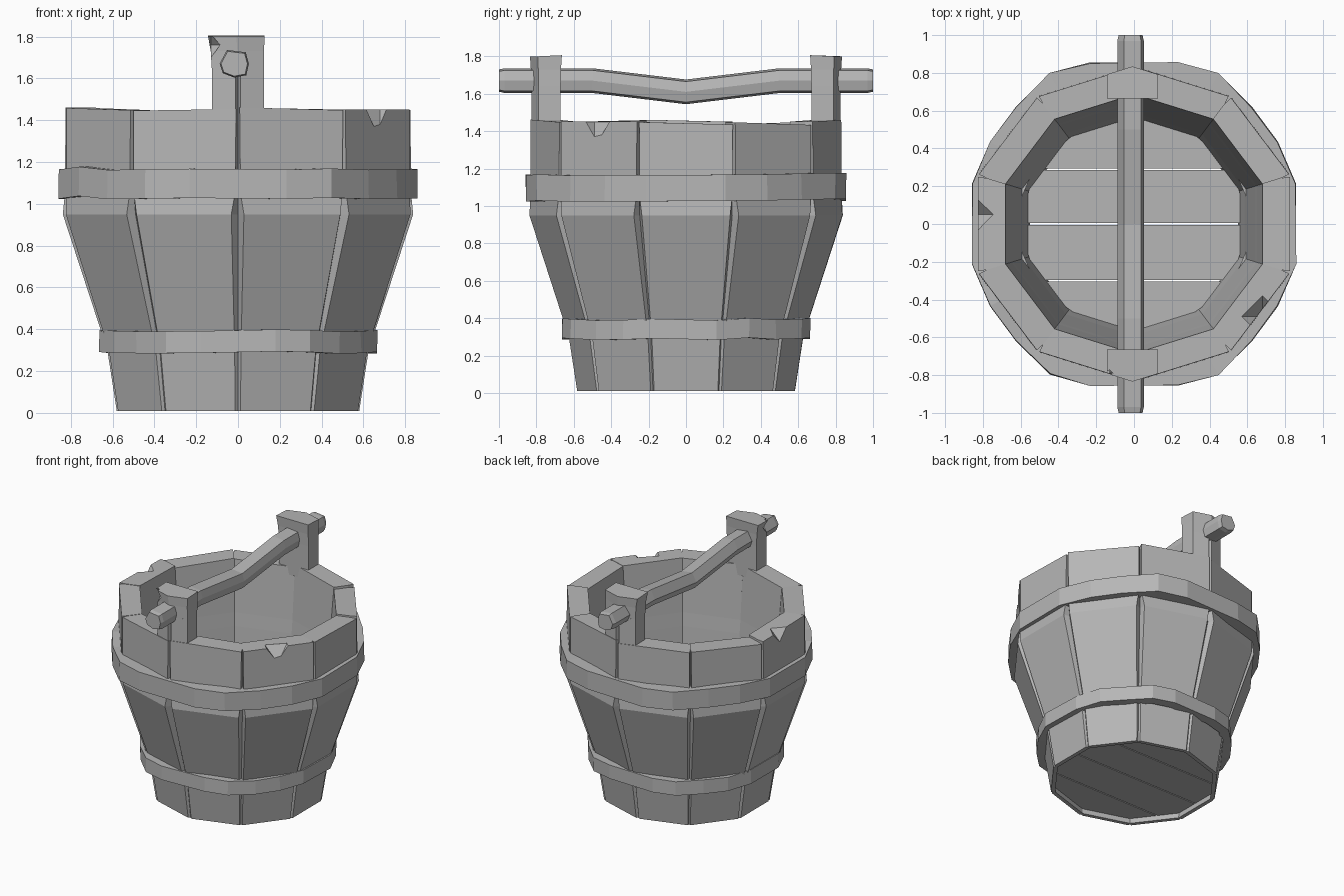
import bpy, bmesh, math, random
from mathutils import Vector

random.seed(4)
if "Cube" in bpy.data.objects:
    bpy.data.objects.remove(bpy.data.objects["Cube"], do_unlink=True)

# One plain grey for the whole bucket
grey = bpy.data.materials.new("plain_grey")
grey.use_nodes = True
colour = (0.47, 0.47, 0.47, 1)
grey.diffuse_color = colour
grey.node_tree.nodes["Principled BSDF"].inputs["Base Color"].default_value = colour

Y_SCALE = 0.96     # the tub is slightly narrower front to back
STAVES = 10
HALF = math.pi / STAVES


def add_object(name, bm):
    bmesh.ops.recalc_face_normals(bm, faces=bm.faces)
    mesh = bpy.data.meshes.new(name)
    bm.to_mesh(mesh)
    bm.free()
    mesh.materials.append(grey)
    obj = bpy.data.objects.new(name, mesh)
    bpy.context.collection.objects.link(obj)
    return obj


def loft(name, rings, closed=False):
    """Skin matching rings of points, capped at both ends or closed in a loop."""
    bm = bmesh.new()
    loops = [[bm.verts.new(p) for p in ring] for ring in rings]
    n = len(loops[0])
    pairs = list(zip(loops, loops[1:]))
    if closed:
        pairs.append((loops[-1], loops[0]))
    else:
        bm.faces.new(loops[0])
        bm.faces.new(loops[-1])
    for a, b in pairs:
        for i in range(n):
            j = (i + 1) % n
            bm.faces.new((a[i], a[j], b[j], b[i]))
    return add_object(name, bm)


def prism(name, outline, z0, z1):
    return loft(name, [[(x, y, z) for x, y in outline] for z in (z0, z1)])


# Staves: height, outer distance, inner distance, half groove width
PROFILE = [(0.01, 0.58, 0.55, 0.012), (0.3, 0.625, 0.585, 0.014),
           (0.95, 0.838, 0.64, 0.028), (1.05, 0.828, 0.65, 0.012),
           (1.445, 0.825, 0.68, 0.008)]


def stave(index):
    angle = 2 * HALF * index
    out = Vector((math.cos(angle), math.sin(angle)))
    side = Vector((-out.y, out.x))
    lift = random.uniform(-0.008, 0.012)
    tilt = random.uniform(-0.008, 0.008)
    wide = random.uniform(0.7, 1.3)
    rings = []
    for z, outer, inner, groove in PROFILE:
        t = math.tan(HALF)
        mid = max(outer - 0.045, (outer + inner) / 2)
        edge = outer * t - groove * wide
        section = [(outer, -edge), (outer, edge), (mid, mid * t),
                   (inner, inner * t), (inner, -inner * t), (mid, -mid * t)]
        ring = []
        for d, s in section:
            p = out * d + side * s
            top = lift + tilt * (1 if s > 0 else -1) if z > 1.4 else 0
            ring.append((p.x, p.y * Y_SCALE, z + top))
        rings.append(ring)
    return loft(f"stave_{index + 1}", rings)


staves = [stave(i) for i in range(STAVES)]


# Chips knocked out of the wood
def chip(obj, centre, size):
    bm = bmesh.new()
    bmesh.ops.create_uvsphere(bm, u_segments=4, v_segments=2, radius=size)
    bmesh.ops.translate(bm, verts=bm.verts, vec=centre)
    cutter = add_object("chip_cutter", bm)
    cutter.hide_render = True
    mod = obj.modifiers.new("chip", 'BOOLEAN')
    mod.operation = 'DIFFERENCE'
    mod.solver = 'EXACT'
    mod.object = cutter
    bpy.context.view_layer.objects.active = obj
    bpy.ops.object.modifier_apply(modifier=mod.name)
    bpy.data.objects.remove(cutter, do_unlink=True)


chip(staves[9], (0.68, -0.49, 1.45), 0.11)
chip(staves[5], (-0.83, 0.05, 1.46), 0.09)

# Hoops: one quarter of the outline, mirrored around the tub
QUARTER = [(14, 0.885), (30, 0.88), (45, 0.885), (61, 0.92), (75, 0.895)]
around = QUARTER + [(180 - a, r) for a, r in reversed(QUARTER)]
around += [(a + 180, r) for a, r in around]


def hoop(name, z0, z1, scale, depth):
    rings = []
    for a, r in around:
        c, s = math.cos(math.radians(a)), math.sin(math.radians(a)) * 0.99
        r0 = r * scale
        r1 = r0 + random.uniform(-0.006, 0.004)
        wave = random.uniform(-0.008, 0.008)
        section = [(r0, z0), (r1, z1), (r0 - depth, z1), (r0 - depth, z0)]
        rings.append([(c * d, s * d, z + wave) for d, z in section])
    return loft(name, rings, closed=True)


hoop("lower_hoop", 0.29, 0.395, 0.775, 0.075)
hoop("upper_hoop", 1.03, 1.17, 1.0, 0.12)


# Floor planks, trimmed to the inside of the staves
def floor_half_width(y):
    walls = [2 * HALF * k for k in range(3)]
    return min((0.565 - math.sin(a) * abs(y) / Y_SCALE) / math.cos(a) for a in walls)


bounds = [-0.56, -0.3, 0, 0.29, 0.56]
for k, (a, b) in enumerate(zip(bounds, bounds[1:])):
    ys = [a + 0.004 + (b - a - 0.008) * i / 6 for i in range(7)]
    right = [(floor_half_width(y), y) for y in ys]
    prism(f"floor_plank_{k + 1}", right + [(-x, y) for x, y in reversed(right)], 0.05, 0.1)

# Handle posts: two uprights flush with the staves, under a solid head
for name, f in (("front", -1), ("back", 1)):
    for label, s in (("left", 1), ("right", -1)):
        shape = [(0, 0.67), (0.125 * s, 0.67), (0.125 * s, 0.789),
                 (0.012 * s, 0.826), (0, 0.795)]
        prism(f"{name}_post_{label}", [(x, y * f) for x, y in shape], 1.38, 1.64)
    head = [(-0.125, 0.67), (0.125, 0.67), (0.125, 0.789), (0, 0.828), (-0.125, 0.789)]
    rings = []
    for z, grow, lean in ((1.64, 1, 0), (1.73, 1.02, -0.003), (1.8, 1.08, -0.008)):
        rings.append([(x * grow + lean, (0.75 + (y - 0.75) * grow) * f,
                       z + (0.006 if z > 1.75 and y < 0.7 else 0)) for x, y in head])
    post_head = loft(f"{name}_post_head", rings)
    if f < 0:
        chip(post_head, (-0.13, -0.79, 1.76), 0.06)

# Carrying bar, rough-cut and dipping in the middle, with chamfered ends
section = [(-0.07, 0), (-0.055, -0.045), (0, -0.066), (0.058, -0.055),
           (0.07, 0), (0.055, 0.055), (-0.035, 0.066)]
stations = [(-1, 1.67, 0.9), (-0.97, 1.67, 1), (-0.5, 1.67, 1), (0, 1.61, 1),
            (0.5, 1.67, 1), (0.97, 1.67, 1), (1, 1.67, 0.9)]
loft("carrying_bar", [[(x * k - 0.018, y, z + h * k) for x, h in section]
                      for y, z, k in stations])
